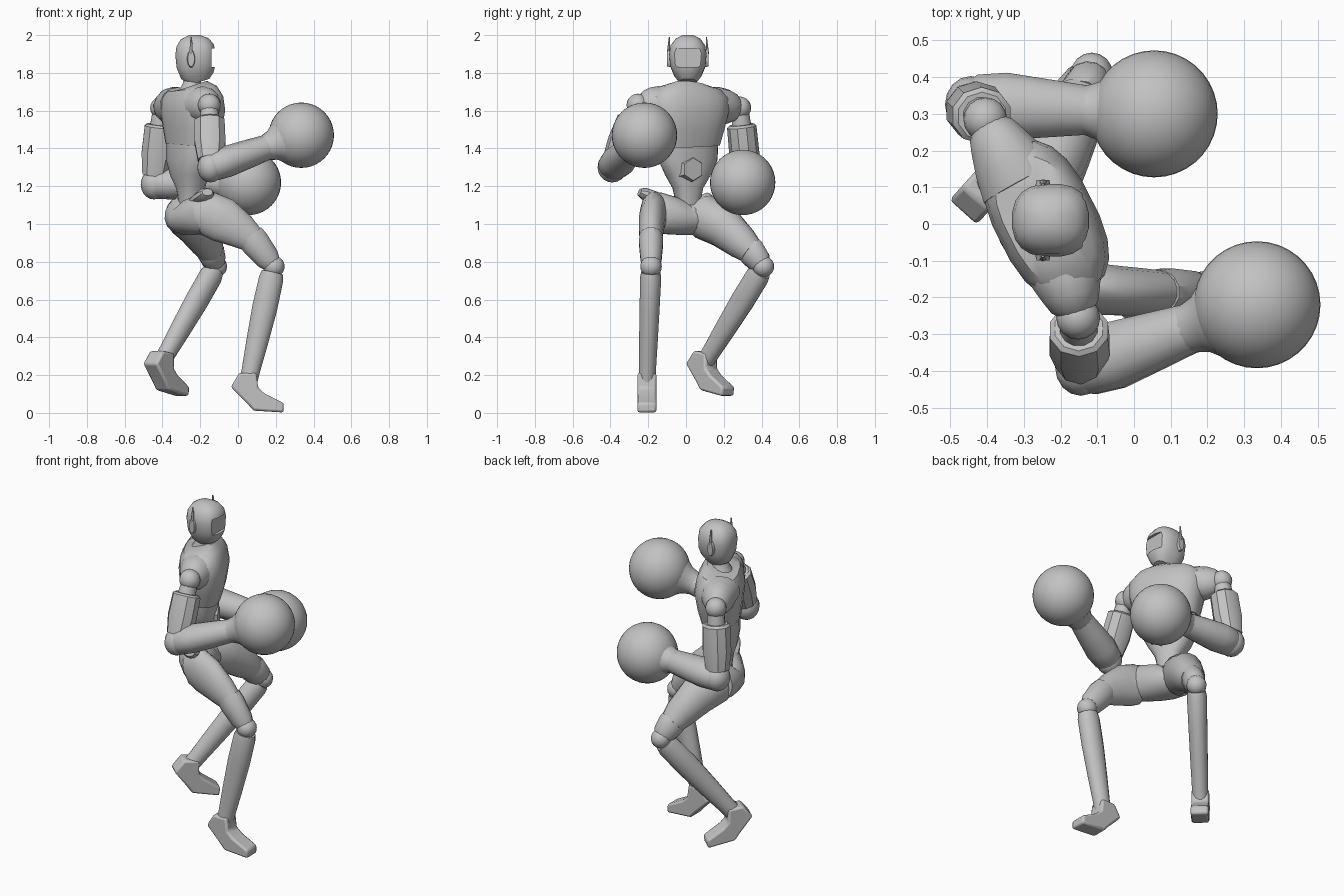
import bpy, bmesh
from math import sin, cos, pi, radians, copysign
from mathutils import Vector, Matrix

if "Cube" in bpy.data.objects:
    bpy.data.objects.remove(bpy.data.objects["Cube"])

grey = bpy.data.materials.new("plain_grey")
grey.use_nodes = True
grey.diffuse_color = (0.54, 0.54, 0.54, 1)
grey.node_tree.nodes["Principled BSDF"].inputs["Base Color"].default_value = (0.54, 0.54, 0.54, 1)
parts = []


def finish(name, bm):
    bmesh.ops.recalc_face_normals(bm, faces=bm.faces)
    mesh = bpy.data.meshes.new(name)
    bm.to_mesh(mesh)
    bm.free()
    mesh.materials.append(grey)
    obj = bpy.data.objects.new(name, mesh)
    bpy.context.collection.objects.link(obj)
    parts.append(obj)
    return obj


def tube(name, rings, side, n=12, power=2.0):
    """Loft of rings (x, y, z, half width along side, half depth)."""
    bm = bmesh.new()
    pts = [Vector(r[:3]) for r in rings]
    loops = []
    for i, r in enumerate(rings):
        t = (pts[min(i + 1, len(pts) - 1)] - pts[max(i - 1, 0)]).normalized()
        s = Vector(side)
        s = (s - t * s.dot(t)).normalized()
        d = t.cross(s)
        loop = []
        for k in range(n):
            a = 2 * pi * (k + 0.5) / n
            u, v = (copysign(abs(f) ** (2 / power), f) for f in (cos(a), sin(a)))
            loop.append(bm.verts.new(pts[i] + s * u * r[3] + d * v * r[4]))
        loops.append(loop)
    for a, b in zip(loops, loops[1:]):
        for k in range(n):
            bm.faces.new((a[k], a[(k + 1) % n], b[(k + 1) % n], b[k]))
    bm.faces.new(loops[0])
    bm.faces.new(loops[-1])
    return finish(name, bm)


def ball(name, centre, size, u=16, v=10):
    bm = bmesh.new()
    size = size if isinstance(size, tuple) else (size,) * 3
    bmesh.ops.create_uvsphere(bm, u_segments=u, v_segments=v, radius=1,
                              matrix=Matrix.Translation(centre) @ Matrix.Diagonal((*size, 1)))
    return finish(name, bm)


def along(a, b, steps):
    """Rings between two points from (fraction, width, depth) steps."""
    a, b = Vector(a), Vector(b)
    return [(*a.lerp(b, f), w, d) for f, w, d in steps]


# Torso, turned towards the left
turn = radians(27)
lateral = (-sin(turn), cos(turn), 0)
ahead = Vector((cos(turn), sin(turn), 0))
tube("chest", [(-.25, .01, 1.415, .175, .108), (-.243, .01, 1.5, .2, .125),
               (-.24, .01, 1.6, .225, .138), (-.243, .01, 1.67, .225, .127),
               (-.245, .01, 1.715, .18, .105), (-.25, .01, 1.73, .1, .08)], lateral, 20, 2.6)
tube("abdomen", [(-.255, .01, 1.43, .17, .1), (-.26, .01, 1.34, .165, .097),
                 (-.255, .01, 1.26, .125, .088), (-.25, .01, 1.19, .08, .07),
                 (-.25, .01, 1.1, .06, .06)], lateral, 16, 2.5)
belly = Vector((-.255, -.01, 1.29))
tube("belly_plate", along(belly + ahead * .05, belly + ahead * .108, [(0, .09, .085), (1, .06, .06)]), lateral, 6)
tube("neck", [(-.25, .01, 1.69, .075, .07), (-.245, .01, 1.735, .05, .05),
              (-.235, .01, 1.8, .045, .045)], (0, 1, 0))

# Head with a recessed visor
head = tube("head", [(-.205, .01, 1.752, .045, .055), (-.215, .01, 1.785, .072, .088),
                     (-.222, .01, 1.835, .094, .104), (-.225, .01, 1.9, .1, .108),
                     (-.227, .01, 1.945, .092, .1), (-.23, .01, 1.98, .066, .075),
                     (-.23, .01, 2.0, .028, .03)], (0, 1, 0), 20, 2.5)
cutter = tube("visor_cutter", [(-.14, .01, 1.88, .115, .07), (-.05, .01, 1.88, .115, .07)], (0, 1, 0), 4)
parts.remove(cutter)
cutter.hide_render = True
cutter.hide_set(True)
cut = head.modifiers.new("visor_recess", "BOOLEAN")
cut.operation, cut.solver, cut.object = "DIFFERENCE", "EXACT", cutter
for side, tag in ((1, "left"), (-1, "right")):
    y = .01 + side * .092
    tube(tag + "_ear_disc", [(-.248, y, 1.875, .022, .047), (-.248, y + side * .018, 1.875, .018, .042)], (1, 0, 0))
    tube(tag + "_antenna", [(-.248, y + side * .012, 1.9, .012, .008),
                            (-.248, y + side * .006, 1.99, .004, .003)], (1, 0, 0), 6)

# Arms, each from chest to glove
arms = {
    "right": ((-.2, -.09, 1.63), (-.152, -.255, 1.63), (-.145, -.39, 1.3), (.15, -.285, 1.405), (.335, -.22, 1.47)),
    "left": ((-.31, .11, 1.63), (-.405, .285, 1.615), (-.445, .325, 1.21), (-.13, .31, 1.22), (.055, .3, 1.22)),
}
for tag, (root, shoulder, elbow, wrist, glove) in arms.items():
    tube(tag + "_shoulder", along(root, shoulder, [(0, .115, .095), (.35, .1, .1), (.62, .083, .092),
                                                   (.82, .068, .075), (.95, .045, .05)]), ahead, 14)
    ball(tag + "_shoulder_ball", shoulder, .06)
    tube(tag + "_upper_arm", along(shoulder, elbow, [(0, .045, .045), (.3, .055, .055), (1, .06, .06)]), (1, 0, 0))
    tube(tag + "_arm_guard", along(shoulder, elbow, [(.22, .068, .066), (.25, .083, .078),
                                                     (.6, .086, .08), (.88, .07, .068)]), (1, 0, 0), 10)
    ball(tag + "_elbow", elbow, (.07, .078, .08))
    tube(tag + "_forearm", along(elbow, wrist, [(-.08, .055, .055), (.05, .085, .078), (.3, .094, .083),
                                                (.7, .08, .075), (1, .069, .067)]), (0, 1, 0), 14)
    tube(tag + "_cuff", along(wrist, glove, [(-.08, .066, .064), (.02, .07, .07),
                                             (.2, .082, .082), (.4, .115, .115)]), (0, 1, 0), 20)
    ball(tag + "_glove", glove, .173, 36, 20)

# Pelvis, turned like the torso, with raised hip wings
tube("pelvis", [(-.15, -.205, 1.07, .05, .07), (-.175, -.155, 1.06, .085, .11),
                (-.23, -.055, 1.04, .115, .1), (-.26, 0, 1.025, .118, .085),
                (-.285, .06, 1.045, .112, .105), (-.31, .125, 1.05, .08, .095)], ahead, 16)
wings = {"right": ((-.165, -.235, 1.165), (-.23, -.02, 1.085)), "left": ((-.285, .13, 1.14), (-.255, .02, 1.085))}
for tag, (tip, root) in wings.items():
    tube(tag + "_hip_wing", along(tip, root, [(-.05, .03, .02), (.06, .045, .033), (.3, .06, .035),
                                              (1, .07, .03)]), ahead, 10)


def foot(name, ankle, heading, pitch):
    """Bent side outline given a width."""
    outline = [(-.09, -.015), (-.005, -.1), (.03, -.14), (.19, -.15), (.19, -.1),
               (.09, -.05), (.055, -.02), (.045, .06), (-.045, .06)]
    bm = bmesh.new()
    face = bm.faces.new([bm.verts.new((f, -.05, u)) for f, u in outline])
    new = bmesh.ops.extrude_face_region(bm, geom=[face])["geom"]
    bmesh.ops.translate(bm, vec=(0, .1, 0), verts=[v for v in new if isinstance(v, bmesh.types.BMVert)])
    bm.transform(Matrix.Translation(ankle) @ Matrix.Rotation(heading, 4, "Z") @ Matrix.Rotation(pitch, 4, "Y"))
    obj = finish(name, bm)
    bevel = obj.modifiers.new("soft_edges", "BEVEL")
    bevel.width, bevel.segments = .012, 2


# Legs: thigh rings, knee joint, ankle, sideways axis, foot turn
legs = {
    "right": ([(-.2, -.15, 1.05, .07, .09), (-.16, -.17, 1.055, .075, .12), (-.08, -.18, 1.02, .07, .122),
               (.02, -.185, .96, .065, .095), (.08, -.185, .915, .058, .072)],
              (.19, -.185, .775), (.052, -.207, .152), (0, 1, 0), 0, 0),
    "left": ([(-.285, .03, 1.05, .085, .09), (-.268, .09, 1.04, .11, .12), (-.215, .2, .985, .1, .115),
              (-.165, .295, .9, .085, .092), (-.145, .345, .855, .07, .072)],
             (-.115, .41, .775), (-.407, .097, .263), (-.74, .67, 0), radians(48), radians(8)),
}
for tag, (thigh, knee, ankle, side, heading, pitch) in legs.items():
    tube(tag + "_thigh", thigh, side, 16)
    tube(tag + "_knee_sleeve", along(thigh[-1][:3], knee, [(-.15, .062, .078), (.1, .066, .08),
                                                           (.7, .058, .068), (1, .045, .045)]), side)
    ball(tag + "_knee_ball", knee, .057)
    tube(tag + "_shin", along(knee, ankle, [(.05, .052, .058), (.1, .057, .066), (.35, .054, .068),
                                            (.65, .05, .059), (.88, .046, .05), (1, .046, .048)]), side, 16)
    foot(tag + "_foot", ankle, heading, pitch)

# Smooth shading with crisp corners
bpy.ops.object.select_all(action="DESELECT")
for obj in parts:
    obj.select_set(True)
bpy.context.view_layer.objects.active = parts[0]
bpy.ops.object.shade_smooth_by_angle(angle=radians(35))
